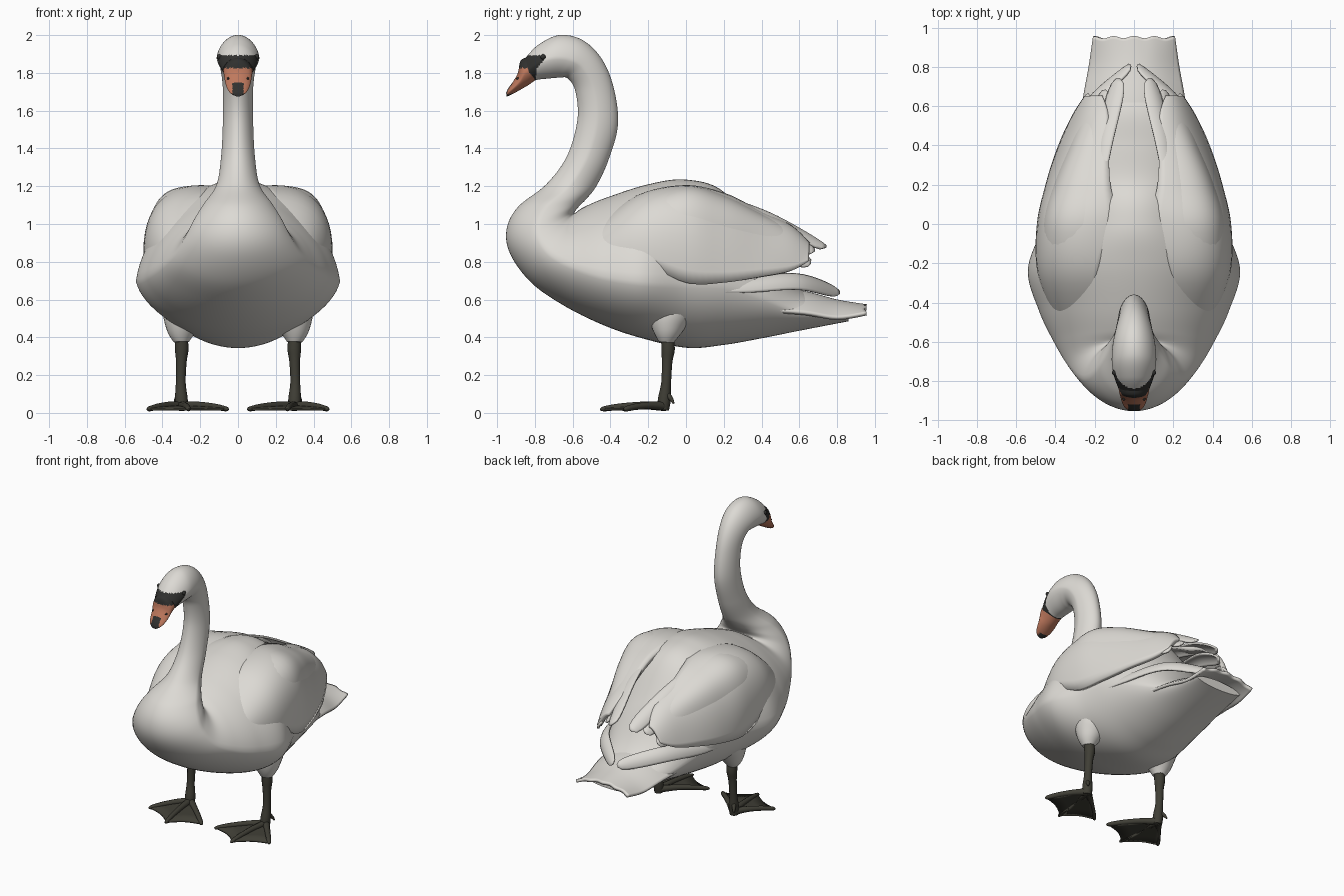
import bpy, bmesh, math
from mathutils import Vector

if "Cube" in bpy.data.objects:
    bpy.data.objects.remove(bpy.data.objects["Cube"], do_unlink=True)


def material(name, colour):
    m = bpy.data.materials.new(name)
    m.use_nodes = True
    m.diffuse_color = (*colour, 1)
    m.node_tree.nodes["Principled BSDF"].inputs["Base Color"].default_value = (*colour, 1)
    return m


WHITE = material("white feathers", (0.72, 0.70, 0.66))
ORANGE = material("orange bill", (0.52, 0.19, 0.11))
BLACK = material("black mask", (0.03, 0.03, 0.028))
GREY = material("dark grey skin", (0.05, 0.048, 0.036))


def spline(rows, steps):
    """Catmull-Rom interpolation of equal-length tuples."""
    out = []
    for i in range(len(rows) - 1):
        quad = zip(rows[max(i - 1, 0)], rows[i], rows[i + 1], rows[min(i + 2, len(rows) - 1)])
        quad = list(quad)
        for k in range(steps):
            t = k / steps
            out.append([b + 0.5 * t * (c - a + t * (2*a - 5*b + 4*c - d + t * (3*(b - c) + d - a)))
                        for a, b, c, d in quad])
    return out + [list(rows[-1])]


def finish(obj, angle=50):
    bpy.ops.object.select_all(action="DESELECT")
    obj.select_set(True)
    bpy.context.view_layer.objects.active = obj
    bpy.ops.object.shade_smooth_by_angle(angle=math.radians(angle))
    return obj


def surface(name, rows, mats, closed=False, thick=0, rule=None):
    """Skin rows of points; closed rows make a capped tube, open rows a sheet."""
    bm = bmesh.new()
    grid = [[bm.verts.new(p) for p in row] for row in rows]
    n = len(grid[0])
    for a, b in zip(grid, grid[1:]):
        for j in range(n if closed else n - 1):
            k = (j + 1) % n
            bm.faces.new((a[j], a[k], b[k], b[j]))
    if closed:
        bm.faces.new(grid[0])
        bm.faces.new(grid[-1])
    bmesh.ops.recalc_face_normals(bm, faces=bm.faces)
    if rule:
        for f in bm.faces:
            f.material_index = rule(f.calc_center_median())
    mesh = bpy.data.meshes.new(name)
    bm.to_mesh(mesh)
    bm.free()
    for m in mats:
        mesh.materials.append(m)
    obj = bpy.data.objects.new(name, mesh)
    bpy.context.collection.objects.link(obj)
    if thick:
        mod = obj.modifiers.new("thickness", "SOLIDIFY")
        mod.thickness, mod.offset = thick, 0
    return finish(obj)


def skin(name, rows, mats, rule, steps, n):
    """Rows: lower edge y, z; upper edge y, z; half width."""
    rings = []
    for by, bz, ty, tz, w in spline(rows, steps):
        f = 0.5 - 0.25 * w
        ring = []
        for j in range(n):
            a = math.tau * j / n
            v = math.cos(a)
            h = f + v * (1 - f if v > 0 else f)
            x = w * math.sin(a) * (1 - .12 * abs(v))
            ring.append((x, by + (ty - by) * h, bz + (tz - bz) * h))
        rings.append(ring)
    return surface(name, rings, mats, True, rule=rule)


def tube(name, path, mat, n=12):
    """Path: x, y, z, radius."""
    pts = spline(path, 4)
    rings = []
    for i, p in enumerate(pts):
        d = Vector(pts[min(i + 1, len(pts) - 1)][:3]) - Vector(pts[max(i - 1, 0)][:3])
        d.normalize()
        u = (Vector((1, 0, 0)) - d * d.x).normalized()
        v = d.cross(u)
        rings.append([Vector(p[:3]) + (u * math.cos(t) + v * math.sin(t)) * p[3]
                      for t in (math.tau * j / n for j in range(n))])
    return surface(name, rings, [mat], True)


def ball(name, loc, size, mat):
    bpy.ops.mesh.primitive_uv_sphere_add(segments=24, ring_count=16, location=loc)
    obj = bpy.context.object
    obj.name, obj.scale = name, size
    obj.data.materials.append(mat)
    return finish(obj)


def feather(name, path, across, width, s):
    """A cambered blade that narrows to a round tip; s mirrors it."""
    pts = spline(path, 8)
    across = Vector(across).normalized()
    rows = []
    for i, p in enumerate(pts):
        t = i / (len(pts) - 1)
        w = width * (0.6 + 0.4 * t) * math.sqrt(max(1 - t ** 6, 0.02))
        d = Vector(pts[min(i + 1, len(pts) - 1)]) - Vector(pts[max(i - 1, 0)])
        up = across.cross(d).normalized()
        up = -up if up.z < 0 else up
        row = []
        for k in range(-4, 5):
            q = Vector(p) + across * w * k / 4 - up * w * 0.3 * (k / 4) ** 2
            row.append((q.x * s, q.y, q.z))
        rows.append(row)
    return surface(name, rows, [WHITE], thick=0.014)


# Body, neck and head as one skin, running from the rump to the face
spine = [
    (.86, .485, .86, .55, .18), (.6, .435, .6, .66, .245), (.4, .395, .4, .92, .335),
    (.2, .36, .2, 1.17, .41), (0, .345, 0, 1.235, .46), (-.25, .40, -.2, 1.21, .54),
    (-.45, .47, -.42, 1.14, .485), (-.65, .57, -.54, 1.09, .405), (-.82, .69, -.585, 1.06, .335),
    (-.93, .84, -.585, 1.07, .275), (-.95, .97, -.56, 1.10, .23), (-.89, 1.09, -.53, 1.13, .18),
    (-.74, 1.21, -.475, 1.2, .115), (-.63, 1.36, -.41, 1.34, .09), (-.575, 1.55, -.36, 1.53, .08),
    (-.585, 1.70, -.385, 1.73, .08), (-.625, 1.77, -.45, 1.88, .093),
    (-.67, 1.775, -.55, 1.975, .108), (-.73, 1.77, -.67, 2.0, .113),
    (-.78, 1.765, -.78, 1.95, .10), (-.82, 1.755, -.85, 1.88, .08)]
skin("body_neck_head", spine, [WHITE, BLACK],
     lambda c: int(1.7 < c.z < 1.893 and c.y < max(-.74 - abs(c.z - 1.88) * .9, -.793)), 10, 72)

# Bill: black knob and nail, orange sides
skin("bill", [(-.80, 1.76, -.835, 1.885, .08), (-.835, 1.735, -.875, 1.865, .076),
              (-.87, 1.715, -.89, 1.80, .069), (-.905, 1.695, -.915, 1.755, .06),
              (-.935, 1.68, -.94, 1.72, .045), (-.95, 1.675, -.952, 1.695, .022)],
     [ORANGE, BLACK],
     lambda c: int(c.z > 1.825 or c.y < -.918 and abs(c.x) < .03), 8, 48)

# Tail fan with a faintly wavy end
rows = []
for y, z, w, drop in spline([(.42, .67, .28, .13), (.63, .635, .255, .11),
                             (.8, .59, .225, .09), (.95, .565, .205, .04)], 6):
    end = max(0, (y - .8) / .15)
    rows.append([(w * k / 20, y + end * .006 * math.cos(k * .63), z - drop * (k / 20) ** 2)
                 for k in range(-20, 21)])
surface("tail", rows, [WHITE], thick=0.02)

# Folded wing stations: y, then x and z of the top, middle and lower edge
wing = [(-.5, .22, .96, .34, .90, .38, .80), (-.25, .17, 1.14, .41, 1.06, .475, .80),
        (0, .09, 1.18, .41, 1.10, .47, .69), (.2, .12, 1.15, .36, 1.04, .435, .69),
        (.4, .13, 1.05, .285, .97, .37, .72), (.55, .13, .98, .235, .92, .30, .75),
        (.645, .16, .89, .2, .865, .24, .80)]


def wing_rows(s, stations, top, low, lift):
    out = []
    table = spline(stations, 6)
    for i, (y, xt, zt, xm, zm, xb, zb) in enumerate(table):
        T, M, B = Vector((xt, zt)), Vector((xm, zm)), Vector((xb, zb))
        C = 2 * M - (T + B) / 2
        swell = lift * math.sin(math.pi * i / (len(table) - 1))
        row = []
        for k in range(17):
            u = top + (low - top) * k / 16
            p = T * (1 - u) ** 2 + C * 2 * u * (1 - u) + B * u * u
            p += Vector((.8, .6)) * swell * math.sin(math.pi * k / 16)
            row.append((s * p.x, y, p.y))
        out.append(row)
    return out


for s, side in ((1, "left"), (-1, "right")):
    surface(side + "_wing", wing_rows(s, wing, 0, 1, 0), [WHITE], thick=0.03)
    surface(side + "_wing_coverts", wing_rows(s, wing[1:6], .15, .65, .025), [WHITE], thick=0.02)

    # Long feathers at the rear of the wing
    feather(side + "_inner_feather", [(.2, .15, 1.15), (.15, .45, 1.04), (.08, .74, .88)],
            (.8, 0, -.5), .062, s)
    feather(side + "_middle_feather", [(.27, .2, 1.05), (.2, .45, .97), (.15, .68, .86)],
            (.7, 0, -.6), .06, s)
    feather(side + "_outer_feather", [(.37, .2, .87), (.3, .46, .86), (.235, .66, .80)],
            (.5, 0, -.8), .06, s)
    feather(side + "_flight_feather", [(.40, 0, .68), (.36, .3, .68), (.24, .6, .70), (.02, .81, .64)],
            (.5, .2, -.8), .06, s)

    # Face details
    ball(side + "_eye", (s * .1, -.757, 1.885), (.012, .014, .014), BLACK)
    ball(side + "_nostril", (s * .052, -.888, 1.77), (.007, .012, .007), BLACK)

    # Legs
    tube(side + "_thigh", [(s * .27, -.06, .6, .13), (s * .29, -.09, .5, .108),
                           (s * .3, -.1, .43, .076), (s * .3, -.105, .375, .04)], WHITE, 24)
    tube(side + "_shank", [(s * .3, -.1, .42, .03), (s * .298, -.095, .34, .036), (s * .3, -.1, .27, .028),
                           (s * .303, -.105, .16, .026), (s * .3, -.115, .07, .034),
                           (s * .3, -.12, .015, .03)], GREY)
    tube(side + "_hind_toe", [(s * .31, -.1, .1, .016), (s * .325, -.08, .075, .012),
                              (s * .335, -.065, .05, .005)], GREY, 8)

    # Webbed foot: three toes and a slightly scalloped membrane
    heel = Vector((.3, -.11, .035))
    tips = [Vector((.05, -.34, .018)), Vector((.26, -.455, .018)), Vector((.48, -.33, .018))]
    for tip, name in zip(tips, ("inner", "middle", "outer")):
        path = []
        for t, r in ((0, .026), (.35, .02), (.7, .017), (.93, .014), (1, .005)):
            p = heel.lerp(tip, t)
            path.append((s * p.x, p.y, p.z + .012 * math.sin(math.pi * t), r))
        tube(side + "_" + name + "_toe", path, GREY, 8)
    rim = []
    for a, b in zip(tips, tips[1:]):
        for k in range(9):
            p = a.lerp(b, k / 8)
            rim.append(p.lerp(heel, .04 + .07 * math.sin(math.pi * k / 8)))
    web = []
    for t in (.05, .35, .7, 1):
        web.append([(s * q.x, q.y, q.z) for q in (heel.lerp(p, t) for p in rim)])
    surface(side + "_web", web, [GREY], thick=0.014)
